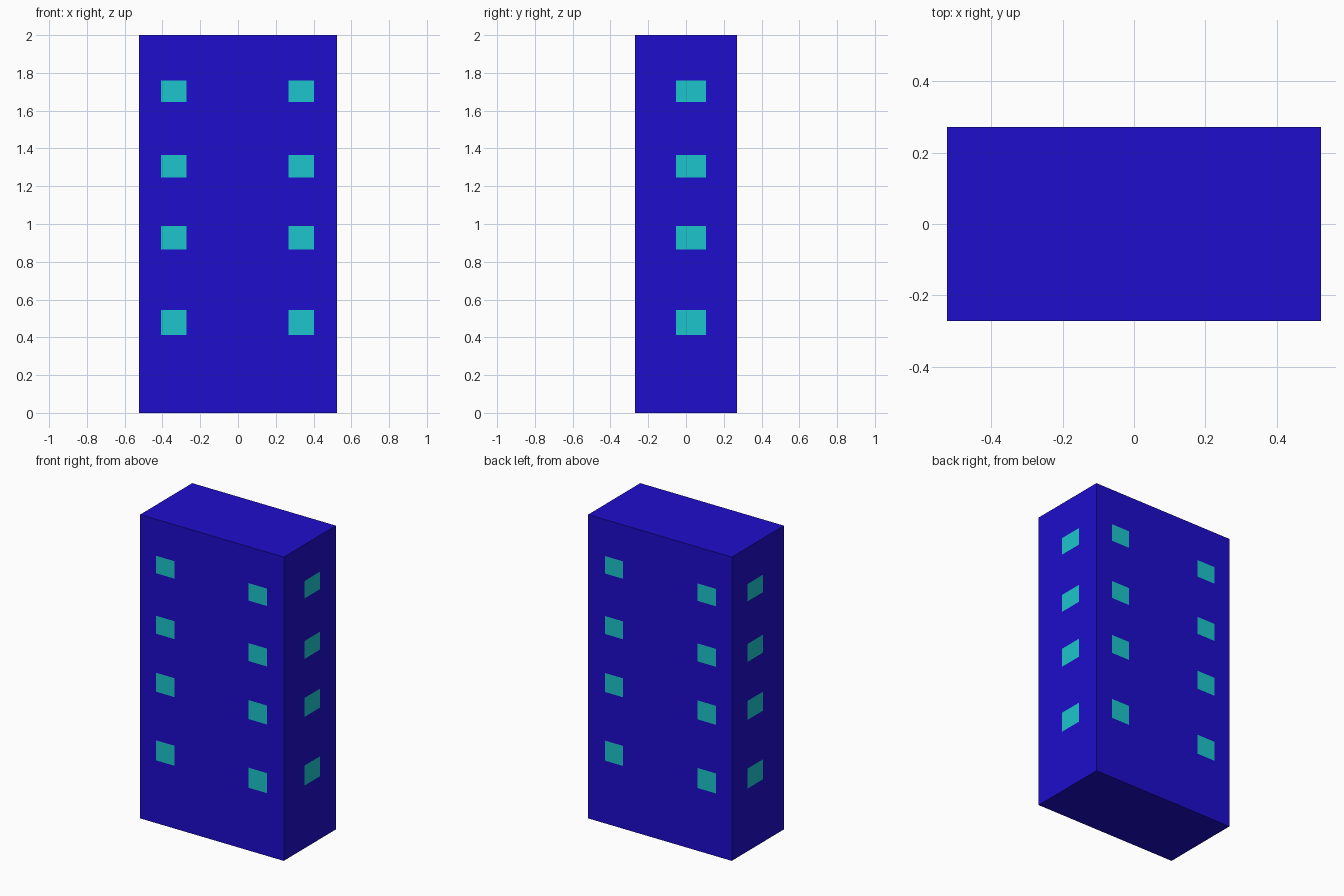
import bpy, bmesh
from mathutils import Vector

if "Cube" in bpy.data.objects:
    bpy.data.objects.remove(bpy.data.objects["Cube"])

W, D, H = 1.046, 0.542, 2.0
COLS_X = [(-0.407, -0.272), (0.268, 0.402)]   # front and back window columns
COLS_Y = [(-0.053, 0.107)]                    # side window column
ROWS = [(0.413, 0.545), (0.865, 0.99), (1.247, 1.365), (1.645, 1.76)]


def material(name, color):
    mat = bpy.data.materials.new(name)
    mat.diffuse_color = (*color, 1)
    mat.use_nodes = True
    mat.node_tree.nodes["Principled BSDF"].inputs["Base Color"].default_value = mat.diffuse_color
    return mat


def inside(value, spans):
    return any(a < value < b for a, b in spans)


# Tower block: a box sliced along the window borders
bm = bmesh.new()
bmesh.ops.create_cube(bm, size=1)
for v in bm.verts:
    v.co = Vector((v.co.x * W, v.co.y * D, (v.co.z + 0.5) * H))
for axis, spans in enumerate((COLS_X, COLS_Y, ROWS)):
    normal = Vector((0, 0, 0))
    normal[axis] = 1
    for cut in (c for span in spans for c in span):
        bmesh.ops.bisect_plane(bm, geom=bm.verts[:] + bm.edges[:] + bm.faces[:],
                               plane_co=normal * cut, plane_no=normal)

# Windows: flush panes on all four walls
bm.normal_update()
for f in bm.faces:
    c = f.calc_center_median()
    if abs(f.normal.z) < 0.5 and inside(c.z, ROWS):
        on_side = abs(f.normal.x) > 0.5
        if inside(c.y, COLS_Y) if on_side else inside(c.x, COLS_X):
            f.material_index = 1

mesh = bpy.data.meshes.new("tower_block")
bm.to_mesh(mesh)
bm.free()
mesh.materials.append(material("wall_blue", (0.013, 0.004, 0.6)))
mesh.materials.append(material("window_cyan", (0.012, 0.56, 0.6)))
bpy.context.collection.objects.link(bpy.data.objects.new("tower_block", mesh))
